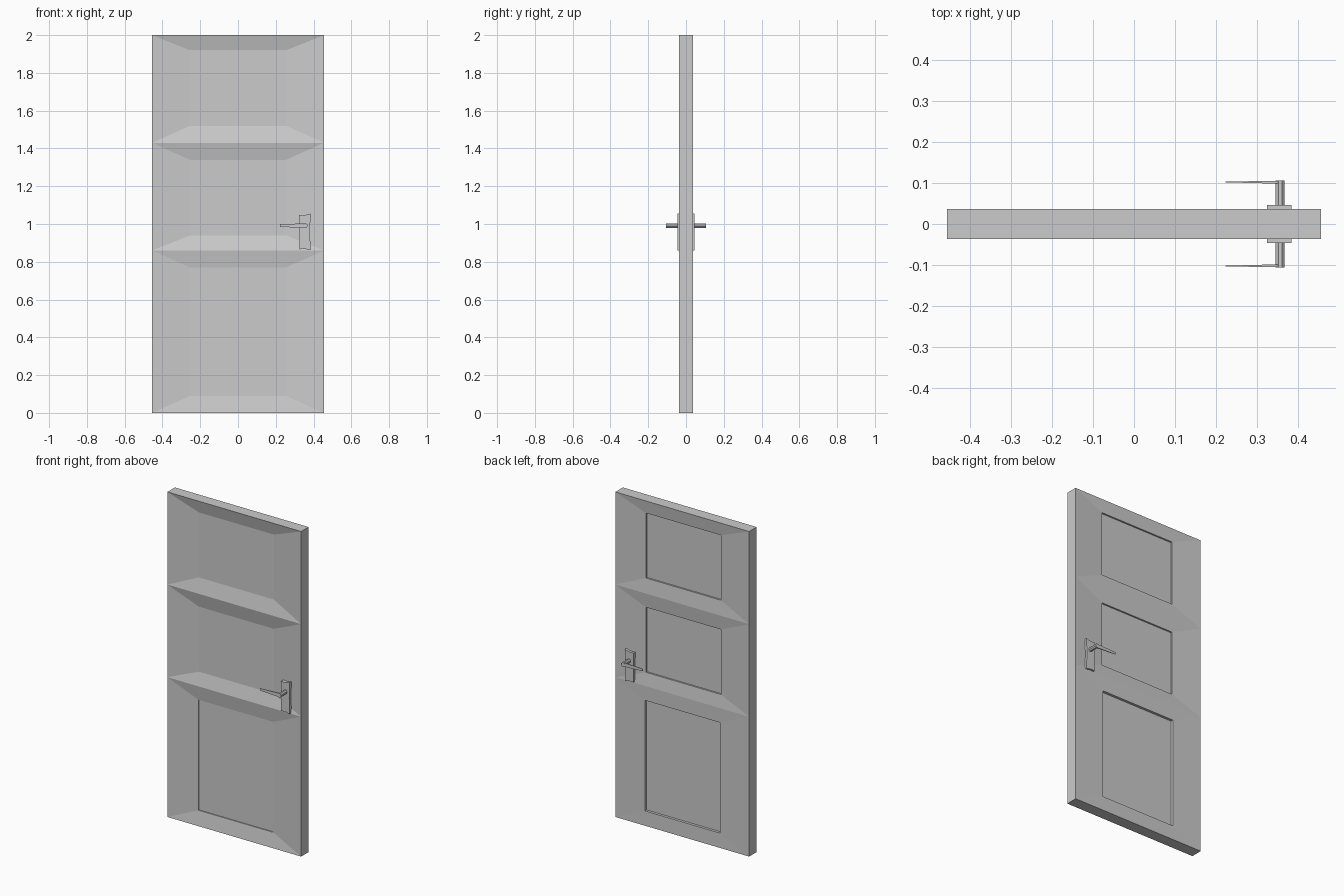
import bpy, bmesh, math

if "Cube" in bpy.data.objects:
    bpy.data.objects.remove(bpy.data.objects["Cube"])

HW, HT = 0.455, 0.036          # half width, half thickness of the slab
PX = 0.255                     # half width of the panels
ROWS = [0.0, 0.86, 1.43, 2.0]
PANELS = [(0.09, 0.77), (0.94, 1.34), (1.52, 1.92)]
# (sloped recess, stepped recess) for each panel, bottom to top
RECESS = {-1: [(0.014, 0.006), (0.02, 0.0), (0.02, 0.0)],
          1: [(0.002, 0.016), (0.01, 0.01), (0.01, 0.01)]}


def finish(bm, name):
    bmesh.ops.remove_doubles(bm, verts=bm.verts, dist=1e-5)
    bmesh.ops.recalc_face_normals(bm, faces=bm.faces)
    me = bpy.data.meshes.new(name)
    bm.to_mesh(me)
    bm.free()
    ob = bpy.data.objects.new(name, me)
    bpy.context.collection.objects.link(ob)
    return ob


def poly(bm, pts):
    return bm.faces.new([bm.verts.new(p) for p in pts])


def rect(hw, z0, z1, y):
    return [(-hw, y, z0), (hw, y, z0), (hw, y, z1), (-hw, y, z1)]


def bridge(bm, a, b):
    for i in range(4):
        j = (i + 1) % 4
        poly(bm, [a[i], a[j], b[j], b[i]])


# Door slab: each row slopes in to a recessed panel
bm = bmesh.new()
for side in (-1, 1):
    for k, (p0, p1) in enumerate(PANELS):
        slope, step = RECESS[side][k]
        outer = rect(HW, ROWS[k], ROWS[k + 1], side * HT)
        inner = rect(PX, p0, p1, side * (HT - slope))
        bridge(bm, outer, inner)
        if step:
            floor = rect(PX, p0, p1, side * (HT - slope - step))
            bridge(bm, inner, floor)
            inner = floor
        poly(bm, inner)
for x in (-HW, HW):
    for z0, z1 in zip(ROWS, ROWS[1:]):
        poly(bm, [(x, -HT, z0), (x, HT, z0), (x, HT, z1), (x, -HT, z1)])
for z in (0.0, 2.0):
    poly(bm, [(-HW, -HT, z), (HW, -HT, z), (HW, HT, z), (-HW, HT, z)])
finish(bm, "door_slab")


def prism(name, outline, y0, y1):
    """Extrude an x-z outline from y0 to y1."""
    bm = bmesh.new()
    face = poly(bm, [(x, y0, z) for x, z in outline])
    ext = bmesh.ops.extrude_face_region(bm, geom=[face])
    for v in ext["geom"]:
        if isinstance(v, bmesh.types.BMVert):
            v.co.y = y1
    return finish(bm, name)


PLATE = [(0.325, 0.866), (0.355, 0.868), (0.384, 0.861), (0.381, 0.96),
         (0.384, 1.055), (0.355, 1.047), (0.324, 1.047), (0.326, 0.96)]
SPINDLE = [(0.356 + 0.012 * math.cos(math.pi * (i + 0.5) / 4),
            0.991 + 0.013 * math.sin(math.pi * (i + 0.5) / 4)) for i in range(8)]

# Handle set on both faces
for side, tag in ((-1, "front"), (1, "back")):
    # plate is sunk to meet the sloping frame behind it
    prism("handle_plate_" + tag, PLATE, side * 0.022, side * 0.046)
    prism("handle_spindle_" + tag, SPINDLE, side * 0.04, side * 0.106)
    # lever tapering towards its tip
    bm = bmesh.new()
    ends = []
    for x, y0, y1, z0, z1 in ((0.36, 0.098, 0.105, 0.979, 1.003),
                              (0.223, 0.1015, 0.1035, 0.985, 0.999)):
        ends.append([(x, side * y0, z0), (x, side * y1, z0),
                     (x, side * y1, z1), (x, side * y0, z1)])
        poly(bm, ends[-1])
    bridge(bm, *ends)
    finish(bm, "handle_lever_" + tag)
